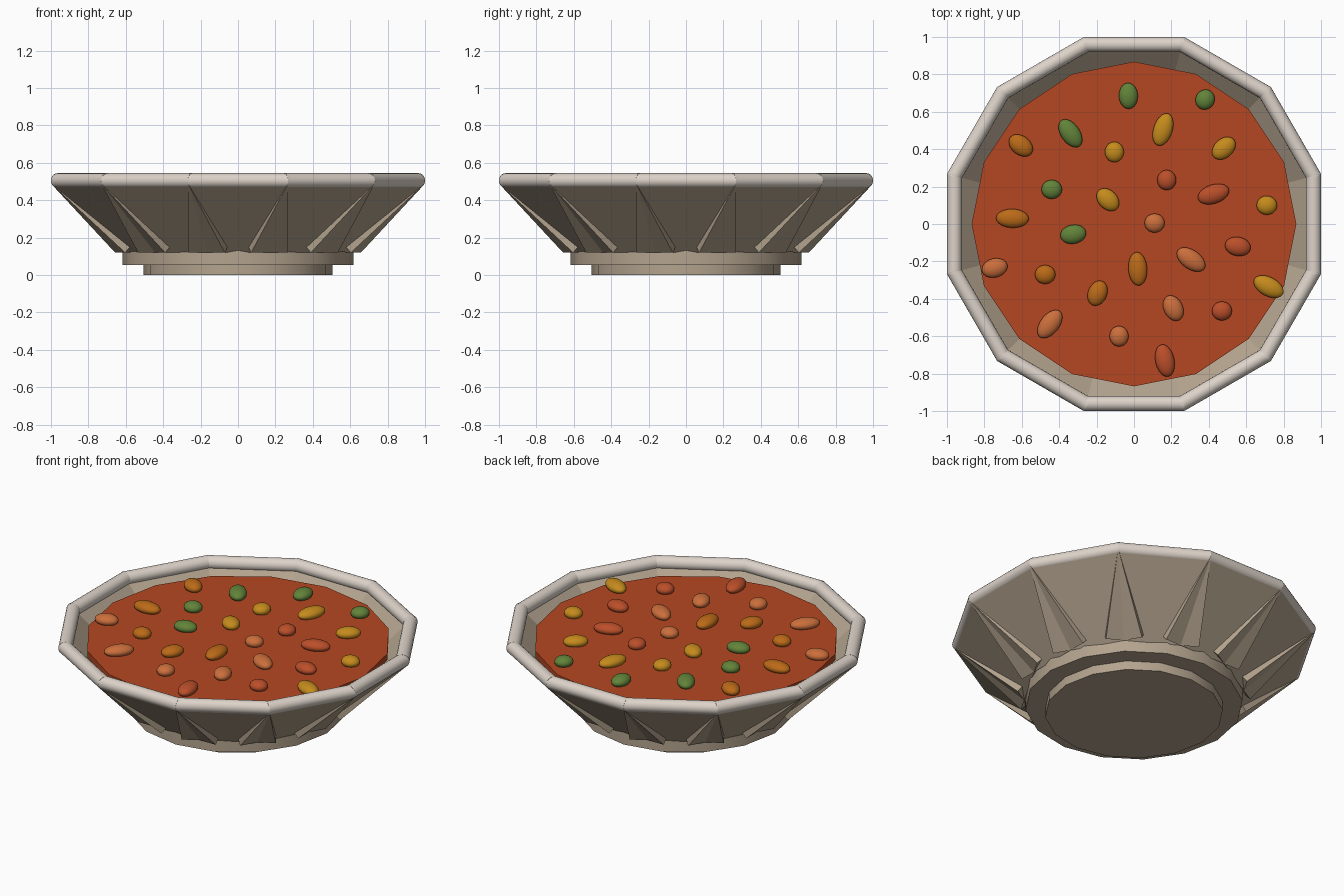
import bpy, bmesh, math
from mathutils import Matrix, Vector

if "Cube" in bpy.data.objects:
    bpy.data.objects.remove(bpy.data.objects["Cube"])


def material(name, r, g, b):
    m = bpy.data.materials.new(name)
    m.diffuse_color = (*[(c / 255) ** 2.2 for c in (r, g, b)], 1)
    m.use_nodes = True
    m.node_tree.nodes["Principled BSDF"].inputs["Base Color"].default_value = m.diffuse_color
    return m


def finish(name, mat, angle):
    ob = bpy.context.object
    ob.name = name
    ob.data.materials.append(mat)
    bpy.ops.object.shade_smooth_by_angle(angle=math.radians(angle))
    return ob


def disc(name, radius, z0, z1, mat):
    bpy.ops.mesh.primitive_cylinder_add(vertices=16, radius=radius, depth=z1 - z0,
                                        location=(0, 0, (z0 + z1) / 2))
    return finish(name, mat, 30)


def from_bmesh(name, bm, mat):
    mesh = bpy.data.meshes.new(name)
    bm.to_mesh(mesh)
    bm.free()
    ob = bpy.data.objects.new(name, mesh)
    bpy.context.collection.objects.link(ob)
    mesh.materials.append(mat)
    return ob


clay = material("clay", 178, 162, 141)
glaze = material("pale_glaze", 220, 210, 200)
broth = material("broth", 180, 73, 39)
turns = [Matrix.Rotation(math.radians(30 * i), 4, 'Z') for i in range(12)]
side = 0.536

# foot and base ring
disc("foot", 0.505, 0, 0.07, clay)
disc("base_ring", 0.617, 0.055, 0.14, clay)

# wall: twelve equal-width tilted slabs that cross each other towards the bottom
low, high = Vector((0.604, 0, 0.12)), Vector((0.988, 0, 0.478))
up = high - low
tilt = math.atan2(up.x, up.z)
thick = 0.045
bm = bmesh.new()
for turn in turns:
    m = (turn @ Matrix.Translation((low + high) / 2)
         @ Matrix.Rotation(tilt, 4, 'Y')
         @ Matrix.Translation((-thick / 2, 0, 0))
         @ Matrix.Diagonal((thick, side, up.length, 1)))
    bmesh.ops.create_cube(bm, size=1, matrix=m)
from_bmesh("wall_panels", bm, clay)

# rim: twelve round bars meeting at the corners
bm = bmesh.new()
for turn in turns:
    m = turn @ Matrix.Translation((0.96, 0, 0.505)) @ Matrix.Rotation(math.pi / 2, 4, 'X')
    bmesh.ops.create_cone(bm, cap_ends=True, segments=20, radius1=0.04, radius2=0.04,
                          depth=side, matrix=m)
rim = from_bmesh("rim", bm, glaze)
bpy.context.view_layer.objects.active = rim
rim.select_set(True)
bpy.ops.object.shade_smooth_by_angle(angle=math.radians(30))

# soup surface
disc("soup", 0.868, 0.435, 0.475, broth)

# floating pieces by colour: x, y, half length, angle
pieces = {
    "green": ((98, 130, 60), [
        (-.03, .685, .07, 92), (.38, .665, .055, 60), (-.34, .485, .085, 125),
        (-.44, .185, .055, 0), (-.325, -.055, .07, 10)]),
    "yellow": ((196, 138, 34), [
        (.155, .505, .09, 72), (-.105, .385, .055, 90), (.48, .405, .072, 42),
        (-.14, .13, .07, 135), (.71, .1, .055, 0), (.72, -.335, .087, 152)]),
    "amber": ((186, 106, 30), [
        (-.605, .42, .072, 142), (-.65, .03, .088, 178), (-.475, -.27, .055, 0),
        (.02, -.24, .09, 94), (-.195, -.37, .07, 68)]),
    "salmon": ((202, 110, 62), [
        (.11, .005, .054, 0), (.305, -.19, .087, 145), (-.745, -.235, .07, 15),
        (-.45, -.535, .088, 52), (.21, -.45, .072, 116), (-.08, -.6, .055, 90)]),
    "red": ((186, 80, 46), [
        (.175, .235, .054, 90), (.425, .16, .087, 18), (.555, -.12, .07, 170),
        (.47, -.465, .054, 0), (.165, -.73, .088, 102)]),
}
for colour, (rgb, spots) in pieces.items():
    mat = material(colour, *rgb)
    for n, (x, y, half, angle) in enumerate(spots):
        bpy.ops.mesh.primitive_uv_sphere_add(segments=20, ring_count=12, radius=1,
                                             location=(x, y, 0.492),
                                             rotation=(0, 0, math.radians(angle)))
        bpy.context.object.scale = (half, 0.051, 0.034)
        finish(f"{colour}_piece_{n + 1}", mat, 60)
